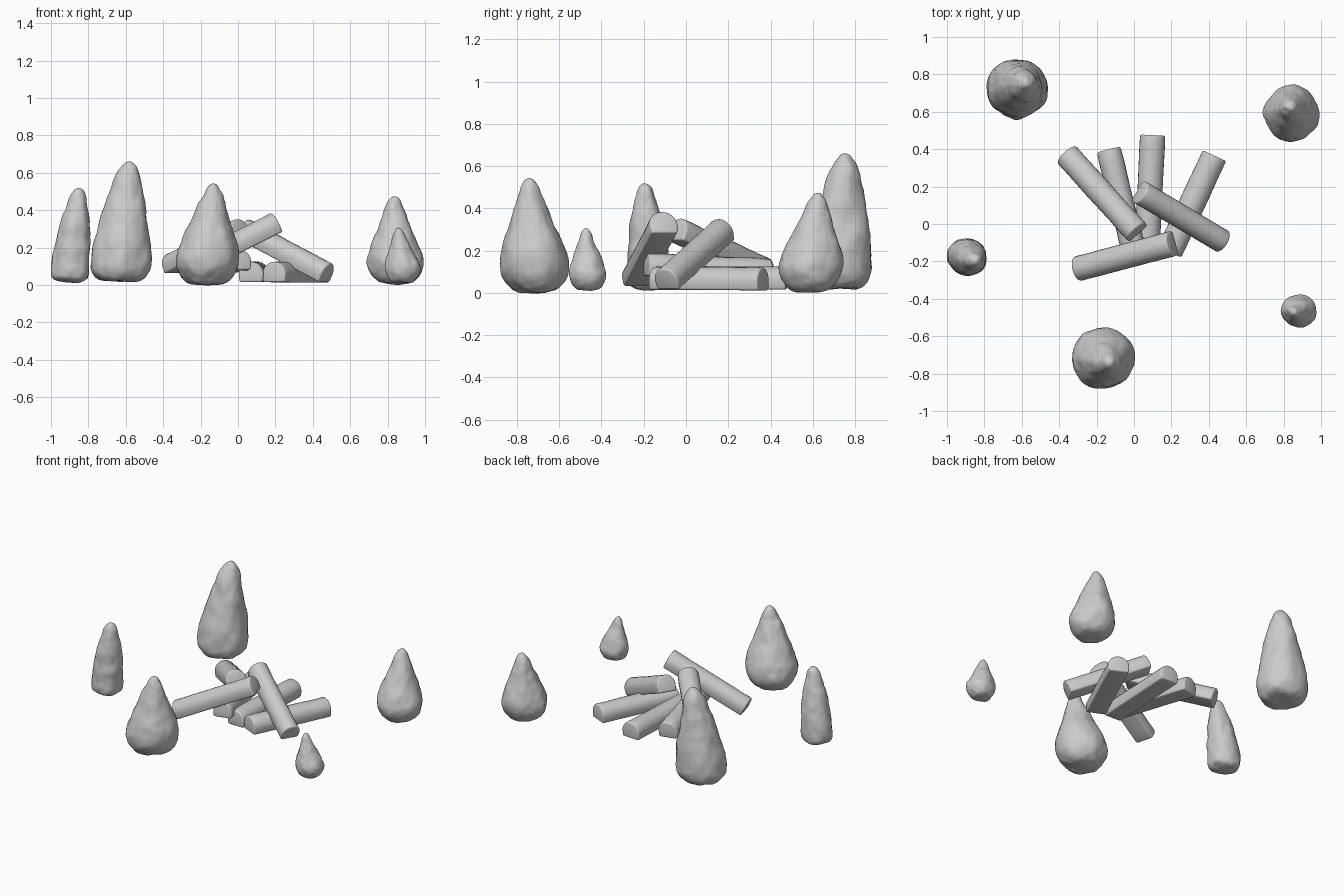
import bpy, bmesh, math
from mathutils import Vector, Matrix, noise

if "Cube" in bpy.data.objects:
    bpy.data.objects.remove(bpy.data.objects["Cube"])


def finish(bm, name):
    bmesh.ops.recalc_face_normals(bm, faces=bm.faces)
    me = bpy.data.meshes.new(name)
    bm.to_mesh(me)
    bm.free()
    ob = bpy.data.objects.new(name, me)
    bpy.context.collection.objects.link(ob)
    for p in me.polygons:
        p.use_smooth = True
    return ob


def loft(bm, rings):
    """Skin a list of closed vertex rings and cap both ends."""
    rows = [[bm.verts.new(p) for p in r] for r in rings]
    n = len(rows[0])
    for a, b in zip(rows, rows[1:]):
        for i in range(n):
            bm.faces.new((a[i], a[(i + 1) % n], b[(i + 1) % n], b[i]))
    bm.faces.new(rows[0][::-1])
    bm.faces.new(rows[-1])


def rock(name, base, tip, rx, ry, z0, z1, profile, seed):
    """Standing stone: lumpy lathe whose axis leans from base to tip."""
    seg = 20
    rings = []
    for t, r in profile:
        lean = max(0, (t - 0.2) / 0.8)
        cx = base[0] + (tip[0] - base[0]) * lean
        cy = base[1] + (tip[1] - base[1]) * lean
        ring = []
        for i in range(seg):
            a = 2 * math.pi * i / seg
            d = Vector((math.cos(a), math.sin(a), t * 1.2))
            k = r * (1 + 0.08 * noise.noise(d * 1.7 + Vector((seed, 0, 0))))
            ring.append((cx + rx * k * d.x, cy + ry * k * d.y, z0 + (z1 - z0) * t))
        rings.append(ring)
    bm = bmesh.new()
    loft(bm, rings)
    ob = finish(bm, name)
    sub = ob.modifiers.new("smooth", 'SUBSURF')
    sub.levels = sub.render_levels = 2
    # shallow chipped surface
    tex = bpy.data.textures.new(name + "_chips", 'CLOUDS')
    tex.noise_scale = 0.09
    disp = ob.modifiers.new("chips", 'DISPLACE')
    disp.texture = tex
    disp.texture_coords = 'LOCAL'
    disp.strength = 0.02
    disp.mid_level = 0.5


def log(name, p0, p1, seed, width=0.135, height=0.11):
    """Split log: round on top, flat underneath, lying from p0 to p1."""
    p0, p1 = Vector(p0), Vector(p1)
    along = (p1 - p0).normalized()
    side = along.cross(Vector((0, 0, 1))).normalized()
    up = side.cross(along)
    w = width / 2
    # flat base corners, then the bark arc
    section = [(-0.93 * w, 0), (0.93 * w, 0)]
    for i in range(13):
        a = math.pi * i / 12
        section.append((w * math.cos(a), 0.4 * height + 0.6 * height * math.sin(a)))
    rings = []
    for j in range(9):
        c = p0.lerp(p1, j / 8)
        k = 1 + 0.05 * noise.noise(Vector((seed, j * 0.45, 0)))
        rings.append([c + side * x * k + up * z * k for x, z in section])
    bm = bmesh.new()
    loft(bm, rings)
    ob = finish(bm, name)
    bev = ob.modifiers.new("worn_edges", 'BEVEL')
    bev.width = 0.01
    bev.segments = 3
    bev.limit_method = 'ANGLE'
    bev.angle_limit = math.radians(40)


# Standing stones around the fire
tall = [(0, .55), (.02, .78), (.06, .92), (.12, 1), (.25, .98), (.4, .88), (.55, .74),
        (.7, .61), (.82, .49), (.91, .37), (.97, .22), (1, .09)]
cone = [(0, .45), (.03, .65), (.09, .82), (.18, .97), (.28, 1), (.4, .90), (.55, .71),
        (.7, .51), (.82, .38), (.91, .28), (.97, .17), (1, .07)]
post = [(0, .6), (.03, .88), (.08, .98), (.16, 1), (.3, .95), (.45, .88), (.6, .77),
        (.72, .67), (.83, .54), (.92, .39), (.97, .24), (1, .1)]
rock("back_left_stone", (-.627, .72), (-.585, .755), .168, .163, .02, .66, tall, 1)
rock("left_stone", (-.895, -.175), (-.85, -.195), .105, .105, .015, .515, post, 5)
rock("front_stone", (-.165, -.715), (-.13, -.745), .178, .168, 0, .54, cone, 9)
rock("back_right_stone", (.842, .588), (.835, .625), .153, .157, .005, .475, cone, 13)
rock("right_stone", (.882, -.465), (.857, -.472), .098, .09, .01, .305, cone, 17)

# Logs lying on the ground
log("ground_log_middle", (.10, .475, .015), (.07, -.13, .015), 2)
log("ground_log_right", (.43, .365, .012), (.19, -.15, .015), 4, .139)
log("ground_log_left", (-.135, .395, .05), (.01, -.19, .08), 6, .13)
# Logs leaning on the pile
log("leaning_log_left", (-.35, .36, .06), (.025, -.055, .25), 8)
log("leaning_log_front", (-.285, -.235, .03), (.225, -.1, .285), 10)
log("leaning_log_right", (.46, -.085, .015), (.015, .18, .25), 12, .128)
